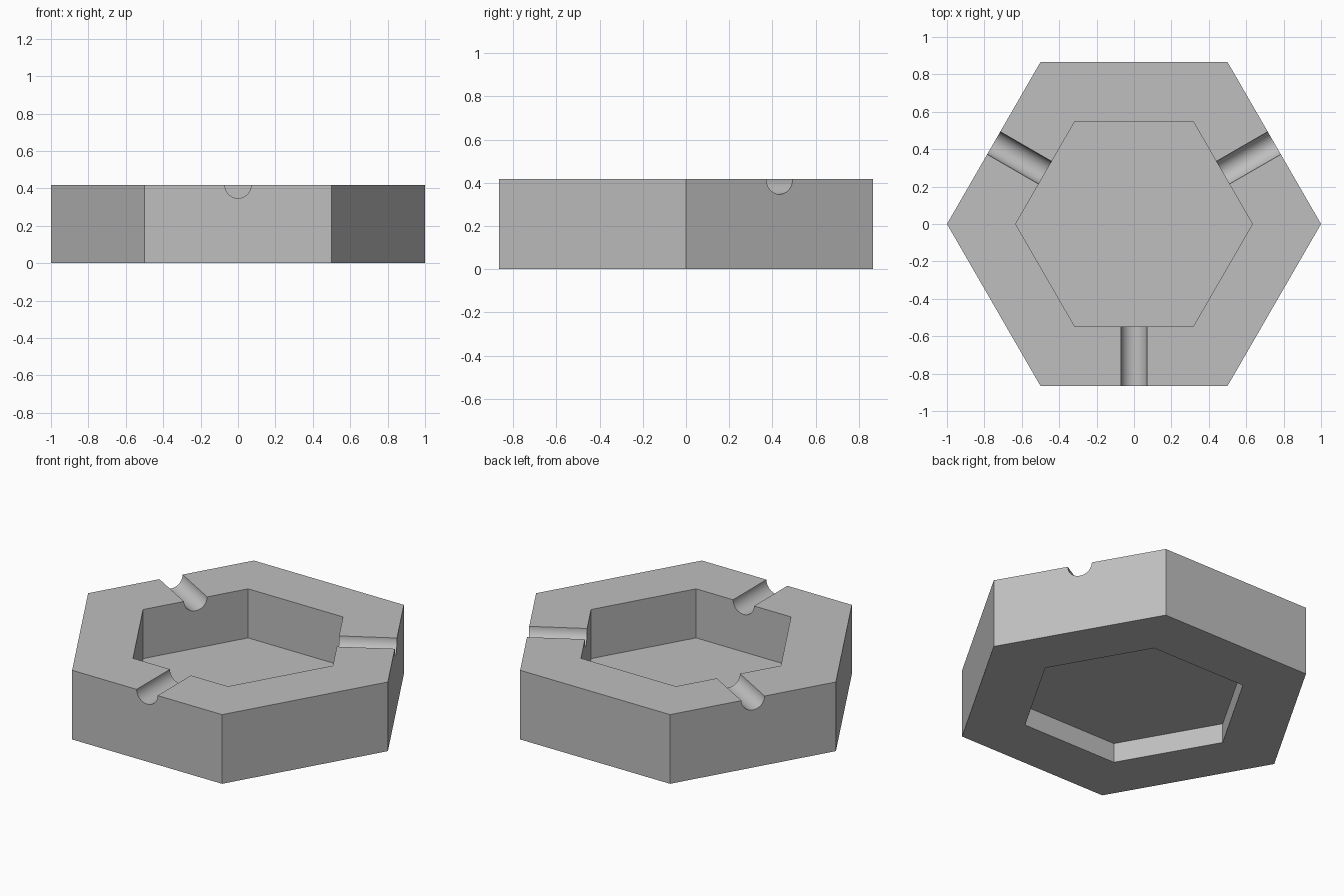
import bpy, bmesh, math

if "Cube" in bpy.data.objects:
    bpy.data.objects.remove(bpy.data.objects["Cube"])

HEIGHT, OUTER, INNER = 0.417, 1.0, 0.633
FLOOR_LOW, FLOOR_TOP = 0.118, 0.121
GROOVE_R = 0.07

grey = bpy.data.materials.new("mid grey")
grey.diffuse_color = (0.52, 0.52, 0.52, 1)
grey.use_nodes = True
grey.node_tree.nodes["Principled BSDF"].inputs["Base Color"].default_value = grey.diffuse_color


def hexagon(bm, radius, z):
    return [bm.verts.new((radius * math.cos(math.radians(60 * i)),
                          radius * math.sin(math.radians(60 * i)), z)) for i in range(6)]


# Hexagonal tray: a six-sided profile with a deep cavity above and a recess below
bm = bmesh.new()
profile = [(INNER, FLOOR_LOW), (INNER, 0), (OUTER, 0),
           (OUTER, HEIGHT), (INNER, HEIGHT), (INNER, FLOOR_TOP)]
rings = [hexagon(bm, r, z) for r, z in profile]
for a, b in zip(rings, rings[1:]):
    for i in range(6):
        j = (i + 1) % 6
        bm.faces.new((a[i], a[j], b[j], b[i]))
bm.faces.new(rings[0])
bm.faces.new(rings[-1])
bmesh.ops.recalc_face_normals(bm, faces=bm.faces)
mesh = bpy.data.meshes.new("hexagonal_tray")
bm.to_mesh(mesh)
bm.free()
mesh.materials.append(grey)
tray = bpy.data.objects.new("hexagonal_tray", mesh)
bpy.context.collection.objects.link(tray)

# Three half-round rests cut across alternate sides of the rim
for n, degrees in enumerate((-90, 30, 150)):
    a = math.radians(degrees)
    bpy.ops.mesh.primitive_cylinder_add(
        vertices=48, radius=GROOVE_R, depth=0.6,
        location=(0.7 * math.cos(a), 0.7 * math.sin(a), HEIGHT),
        rotation=(0, math.pi / 2, a))
    cutter = bpy.context.object
    cutter.name = f"groove_cutter_{n + 1}"
    cutter.data.materials.append(grey)
    cutter.hide_render = True
    cutter.hide_set(True)
    cut = tray.modifiers.new(f"groove_{n + 1}", 'BOOLEAN')
    cut.operation = 'DIFFERENCE'
    cut.solver = 'EXACT'
    cut.object = cutter

# Bake the cuts, remove the helpers, then smooth only the grooves
bpy.context.view_layer.update()
result = bpy.data.meshes.new_from_object(
    tray.evaluated_get(bpy.context.evaluated_depsgraph_get()))
tray.modifiers.clear()
tray.data = result
for ob in [o for o in bpy.data.objects if o != tray]:
    bpy.data.objects.remove(ob)
bpy.ops.object.select_all(action='DESELECT')
tray.select_set(True)
bpy.context.view_layer.objects.active = tray
bpy.ops.object.shade_smooth_by_angle(angle=math.radians(30))
